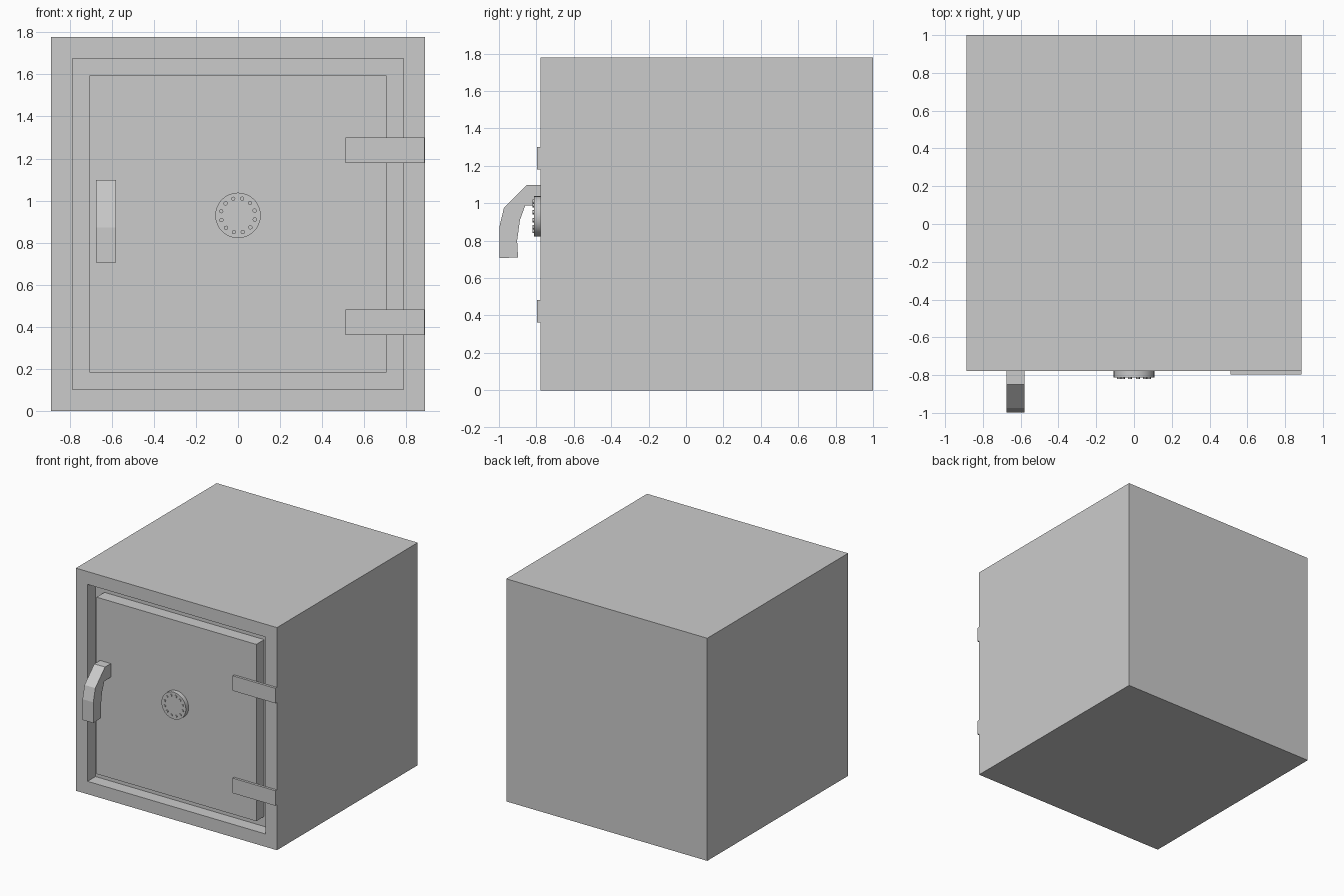
import bpy, bmesh, math
from mathutils import Matrix, Vector

if "Cube" in bpy.data.objects:
    bpy.data.objects.remove(bpy.data.objects["Cube"])

FRONT = -0.777    # y of the safe's front face
GROOVE = 0.1      # depth of the gap round the door


def finish(name, bm):
    bmesh.ops.recalc_face_normals(bm, faces=bm.faces[:])
    mesh = bpy.data.meshes.new(name)
    bm.to_mesh(mesh)
    bm.free()
    obj = bpy.data.objects.new(name, mesh)
    bpy.context.collection.objects.link(obj)
    return obj


def make_box(lo, hi):
    bm = bmesh.new()
    lo, hi = Vector(lo), Vector(hi)
    size = hi - lo
    m = Matrix.Translation((lo + hi) / 2) @ Matrix.Diagonal((*size, 1))
    bmesh.ops.create_cube(bm, size=1, matrix=m)
    return bm


def add_disc(bm, x, z, radius, y_back, y_front, sides):
    m = (Matrix.Translation((x, (y_back + y_front) / 2, z))
         @ Matrix.Rotation(math.pi / 2, 4, 'X'))
    bmesh.ops.create_cone(bm, cap_ends=True, segments=sides, radius1=radius,
                          radius2=radius, depth=abs(y_back - y_front), matrix=m)


def smooth(obj):
    bpy.context.view_layer.objects.active = obj
    obj.select_set(True)
    bpy.ops.object.shade_smooth_by_angle(angle=math.radians(35))
    obj.select_set(False)


# Body with recessed door opening
bm = make_box((-0.888, FRONT, 0), (0.888, 1.0, 1.778))
bm.normal_update()
front = min(bm.faces, key=lambda f: f.calc_center_median().y)
bmesh.ops.inset_region(bm, faces=[front], thickness=0.145)
ret = bmesh.ops.extrude_face_region(bm, geom=[front])
verts = [g for g in ret["geom"] if isinstance(g, bmesh.types.BMVert)]
bmesh.ops.translate(bm, verts=verts, vec=(0, GROOVE, 0))
if front.is_valid:
    bmesh.ops.delete(bm, geom=[front], context='FACES_ONLY')
finish("safe_body", bm)

# Door, flush with the frame
finish("door", make_box((-0.706, FRONT, 0.183), (0.706, FRONT + GROOVE, 1.595)))

# Hinge straps
for name, z in (("lower_hinge", 0.422), ("upper_hinge", 1.24)):
    finish(name, make_box((0.51, -0.796, z - 0.06), (0.887, FRONT + 0.002, z + 0.06)))

# Combination dial with a ring of studs
bm = bmesh.new()
add_disc(bm, 0, 0.93, 0.108, FRONT + 0.002, -0.812, 32)
smooth(finish("dial", bm))
bm = bmesh.new()
for i in range(12):
    a = math.radians(-14 + 30 * i)
    add_disc(bm, 0.082 * math.cos(a), 0.93 + 0.082 * math.sin(a), 0.01,
             -0.811, -0.82, 12)
smooth(finish("dial_studs", bm))

# Bent handle: side profile extruded across x
profile = [(FRONT + 0.002, 1.098), (-0.85, 1.098), (-0.973, 0.977), (-0.998, 0.873),
           (-0.998, 0.707), (-0.898, 0.71), (-0.903, 0.80), (-0.888, 0.91),
           (-0.86, 0.987), (FRONT + 0.002, 0.99)]
bm = bmesh.new()
face = bm.faces.new([bm.verts.new((-0.675, y, z)) for y, z in profile])
ret = bmesh.ops.extrude_face_region(bm, geom=[face])
bmesh.ops.translate(bm, vec=(0.095, 0, 0),
                    verts=[g for g in ret["geom"] if isinstance(g, bmesh.types.BMVert)])
# The extrusion may consume or keep the starting cap; make sure both ends are closed
bmesh.ops.holes_fill(bm, edges=bm.edges[:], sides=0)
finish("handle", bm)
